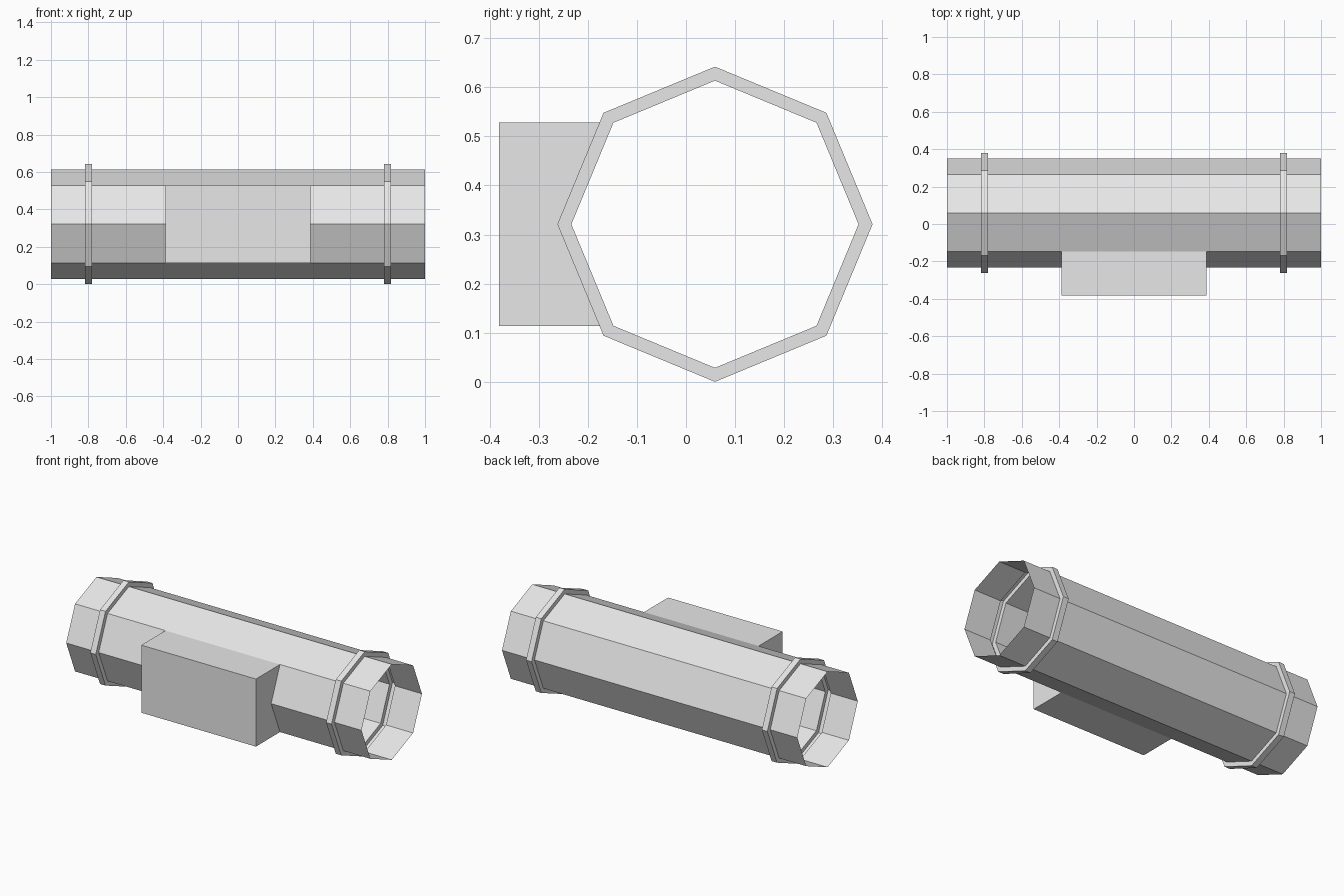
import bpy
import bmesh
from math import cos, sin, pi

# Remove the default cube
cube = bpy.data.objects.get("Cube")
if cube:
    bpy.data.objects.remove(cube, do_unlink=True)

SIDES = 8
CENTRE_Y, CENTRE_Z = 0.059, 0.321
TUBE_R, BAND_R = 0.2925, 0.321
BOX_HALF, BOX_FRONT = 0.388, -0.381
BAND_IN, BAND_OUT = 0.78, 0.817

# Plain light grey
grey = bpy.data.materials.new("light_grey")
grey.use_nodes = True
colour = (0.8, 0.8, 0.8, 1)
grey.diffuse_color = colour
grey.node_tree.nodes["Principled BSDF"].inputs["Base Color"].default_value = colour

bm = bmesh.new()


def ring(x, radius):
    """Octagon of vertices around the tube axis, corners up, down and sideways."""
    angles = [2 * pi * i / SIDES for i in range(SIDES)]
    return [bm.verts.new((x, CENTRE_Y + radius * cos(a), CENTRE_Z + radius * sin(a)))
            for a in angles]


# Open tube with a raised hollow band near each end
half = [(BOX_HALF, TUBE_R), (BAND_IN, TUBE_R), (BAND_IN, BAND_R),
        (BAND_OUT, BAND_R), (BAND_OUT, TUBE_R), (1.0, TUBE_R)]
profile = [(-x, r) for x, r in reversed(half)] + half
rings = [ring(x, r) for x, r in profile]
for a, b in zip(rings, rings[1:]):
    for i in range(SIDES):
        j = (i + 1) % SIDES
        bm.faces.new((a[i], a[j], b[j], b[i]))
bm.normal_update()

# Box pulled out of the two front panels in the middle
panels = [f for f in bm.faces
          if abs(f.calc_center_median().x) < 0.1
          and f.calc_center_median().y < CENTRE_Y - TUBE_R * 0.6]
pulled = bmesh.ops.extrude_face_region(bm, geom=panels)
for v in pulled["geom"]:
    if isinstance(v, bmesh.types.BMVert):
        v.co.y = BOX_FRONT
left_over = [f for f in panels if f.is_valid]
if left_over:
    bmesh.ops.delete(bm, geom=left_over, context="FACES_ONLY")

bmesh.ops.recalc_face_normals(bm, faces=bm.faces[:])
mesh = bpy.data.meshes.new("banded_tube_with_box")
bm.to_mesh(mesh)
bm.free()
mesh.materials.append(grey)
tube = bpy.data.objects.new("banded_tube_with_box", mesh)
bpy.context.collection.objects.link(tube)
